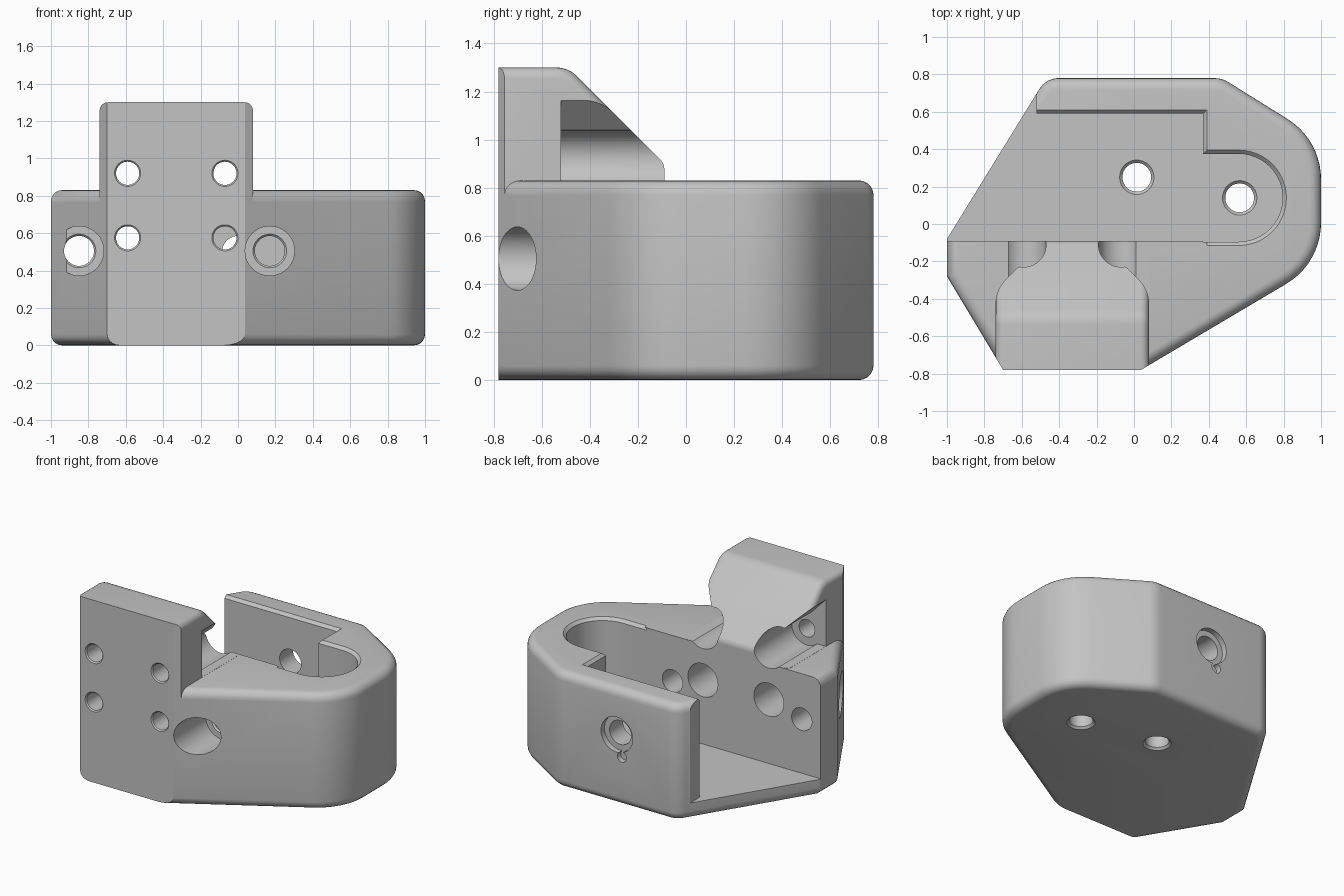
import bpy, bmesh, math
from mathutils import Vector

cube = bpy.data.objects.get("Cube")
if cube:
    bpy.data.objects.remove(cube, do_unlink=True)

grey = bpy.data.materials.new("plain_grey")
grey.use_nodes = True
COLOR = (0.55, 0.55, 0.55, 1)
grey.diffuse_color = COLOR
grey.node_tree.nodes["Principled BSDF"].inputs["Base Color"].default_value = COLOR


def arc(cx, cy, r, a0, a1, n):
    angles = [math.radians(a0 + (a1 - a0) * i / n) for i in range(n + 1)]
    return [(cx + r * math.cos(a), cy + r * math.sin(a)) for a in angles]


def circle(cx, cy, r, n=40):
    return arc(cx, cy, r, 0, 360, n)[:-1]


def rounded(corners, n=10):
    """Polygon from (x, y, radius) corners with filleted corners."""
    out = []
    for i, (x, y, r) in enumerate(corners):
        if not r:
            out.append((x, y))
            continue
        p = Vector((x, y))
        a = (Vector(corners[i - 1][:2]) - p).normalized()
        b = (Vector(corners[(i + 1) % len(corners)][:2]) - p).normalized()
        half = math.acos(a.dot(b)) / 2
        c = p + (a + b).normalized() * (r / math.sin(half))
        va = p + a * (r / math.tan(half)) - c
        vb = p + b * (r / math.tan(half)) - c
        start = math.degrees(math.atan2(va.y, va.x))
        turn = math.degrees(math.atan2(vb.y, vb.x)) - start
        turn = (turn + 180) % 360 - 180
        out += arc(c.x, c.y, r, start, start + turn, n)
    return out


def prism(name, pts, lo, hi, axis="z", far=None, bevel=0):
    """Extrude an outline along an axis; far is an optional second outline."""
    place = {"x": lambda u, v, w: (w, u, v),
             "y": lambda u, v, w: (u, w, v),
             "z": lambda u, v, w: (u, v, w)}[axis]
    bm = bmesh.new()
    near_v = [bm.verts.new(place(*p, lo)) for p in pts]
    far_v = [bm.verts.new(place(*p, hi)) for p in (far or pts)]
    caps = [bm.faces.new(near_v), bm.faces.new(far_v)]
    for i in range(len(pts)):
        bm.faces.new((near_v[i - 1], near_v[i], far_v[i], far_v[i - 1]))
    bmesh.ops.recalc_face_normals(bm, faces=bm.faces)
    if bevel:
        rim = [e for f in caps for e in f.edges]
        bmesh.ops.bevel(bm, geom=rim, offset=bevel, segments=5,
                        profile=0.5, affect="EDGES", clamp_overlap=False)
    mesh = bpy.data.meshes.new(name)
    bm.to_mesh(mesh)
    bm.free()
    obj = bpy.data.objects.new(name, mesh)
    bpy.context.collection.objects.link(obj)
    mesh.materials.append(grey)
    return obj


def combine(target, tool, operation="DIFFERENCE"):
    mod = target.modifiers.new("join", "BOOLEAN")
    mod.operation, mod.object, mod.solver = operation, tool, "EXACT"
    bpy.context.view_layer.objects.active = target
    bpy.ops.object.modifier_apply(modifier=mod.name)
    bpy.data.objects.remove(tool, do_unlink=True)


def drill(target, u, v, r, lo, hi, axis="y"):
    combine(target, prism("drill", circle(u, v, r), lo, hi, axis))


def countersink(target, u, v, r, w, inward, axis="y", c=0.015):
    """Small chamfer at a hole mouth lying on the plane w."""
    wide, narrow = circle(u, v, r + 2 * c), circle(u, v, r)
    combine(target, prism("sink", wide, w - inward * c, w + inward * c, axis, narrow))


# Main housing, drawn past the front so the front can be sliced flat
outline = rounded([(-0.58, -0.98, 0), (-0.30, -0.98, 0), (1, -0.21, 0.38),
                   (1, 0.45, 0.38), (0.47, 0.78, 0.15), (-0.47, 0.78, 0.12),
                   (-1, -0.08, 0), (-1, -0.28, 0)])
body = prism("bracket_body", outline, 0, 0.83, bevel=0.06)

# Upright mounting plate with its sloping rear rib
rib = rounded([(-1.1, 0.6, 0), (-1.1, 1.30, 0), (-0.49, 1.30, 0.12),
               (-0.09, 0.90, 0.06), (-0.09, 0.6, 0)], 6)
plate = prism("mounting_plate", rib, -0.74, 0.08, "x", bevel=0.045)
combine(plate, prism("trim", outline, -0.5, 2), "INTERSECT")
combine(body, plate, "UNION")

# Flat front
combine(body, prism("front_slice", [(-2, -2), (2, -2), (2, -0.78), (-2, -0.78)], -1, 3))


# Open cavity with a round-ended slot and a chamfered rim
def cavity(o):
    slot = arc(0.56, 0.14, 0.235 + o, -90, 90, 24)
    return ([(-1.3, -0.09), (0.37 + o, -0.09), (0.37 + o, -0.095 - o)] + slot +
            [(0.37 + o, 0.375 + o), (0.37 + o, 0.59 + o), (-0.52, 0.59 + o),
             (-0.52, 1.2), (-1.3, 1.2)])


combine(body, prism("cavity", cavity(0), 0.12, 2))
combine(body, prism("rim", cavity(0), 0.81, 0.85, far=cavity(0.04)))

# Plate screws: through holes, lower counterbores, upper open pockets
MID = -0.33
for side in (-1, 1):
    x = MID + side * 0.26
    for z in (0.575, 0.92):
        drill(body, x, z, 0.062, -1, 0)
        countersink(body, x, z, 0.062, -0.78, 1, c=0.008)
    drill(body, x, 0.575, 0.118, -0.52, 0)
    pocket = [(0.4, 1.42), (0.03, 1.04)] + arc(0, 0.92, 0.12, 80, 312, 30) + [(0.4, 0.831)]
    combine(body, prism("pocket", [(x + side * u, v) for u, v in pocket], -0.52, 0.1, "y"))

# Counterbored screws through the slanted front faces
for x in (-0.85, 0.17):
    drill(body, x, 0.505, 0.132, -1.1, -0.42)
    drill(body, x, 0.505, 0.08, -1, 0)
    countersink(body, x, 0.505, 0.08, -0.42, 1, c=0.01)

# Holes through the floor
for x, y in ((0.015, 0.25), (0.565, 0.14)):
    drill(body, x, y, 0.077, -0.2, 0.3, "z")
    countersink(body, x, y, 0.077, 0, 1, "z")
    countersink(body, x, y, 0.077, 0.12, -1, "z")

# Rear hole with shallow recess and a small side notch
drill(body, 0, 0.5, 0.085, 0.5, 1)
drill(body, 0, 0.5, 0.125, 0.74, 1)
drill(body, -0.04, 0.35, 0.036, 0.74, 1)

# Smooth fillets, crisp machined edges
bpy.ops.object.select_all(action="DESELECT")
body.select_set(True)
bpy.context.view_layer.objects.active = body
bpy.ops.object.shade_smooth_by_angle(angle=math.radians(25))
